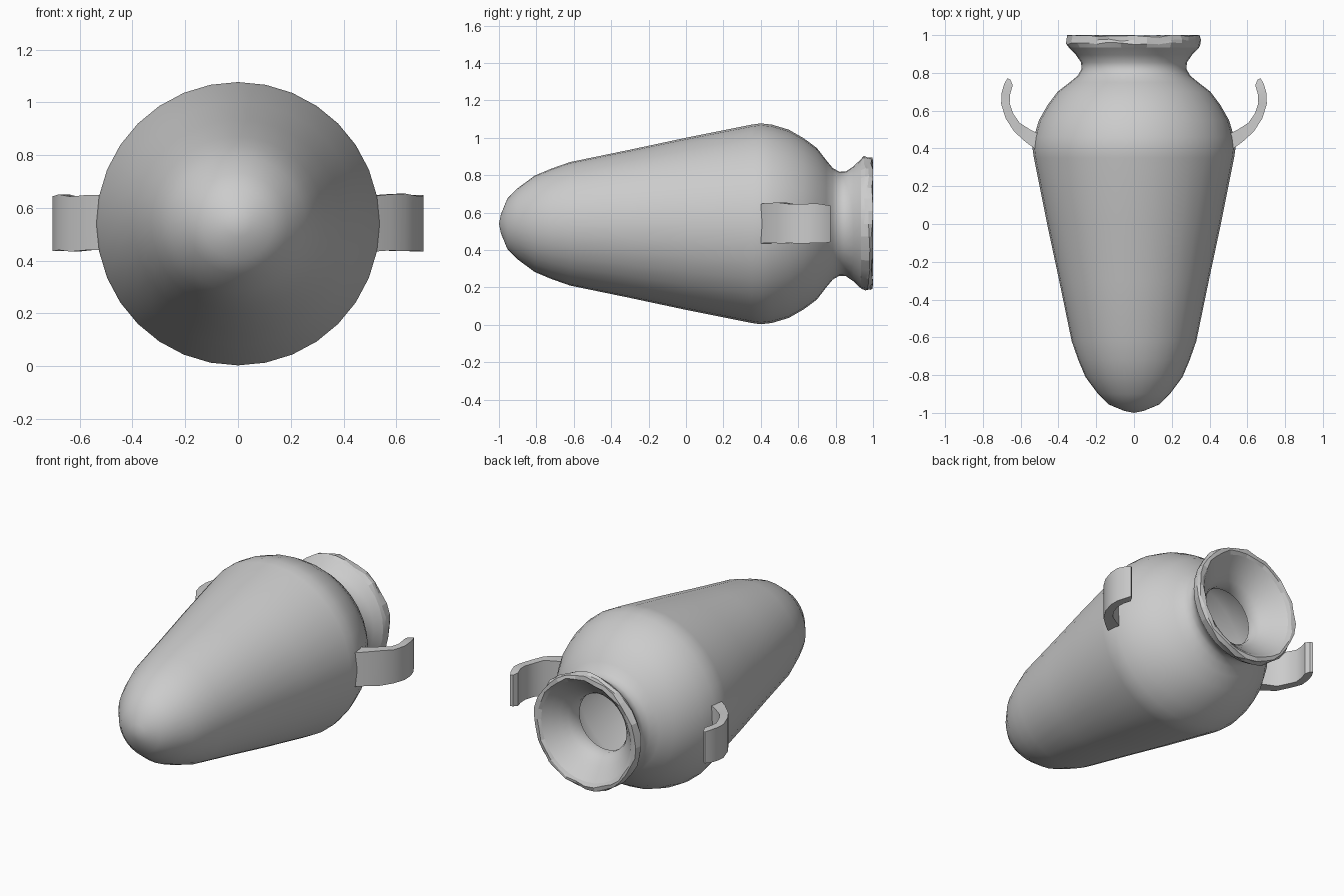
import bpy, bmesh, math, random
from mathutils import Vector

random.seed(4)
if "Cube" in bpy.data.objects:
    bpy.data.objects.remove(bpy.data.objects["Cube"], do_unlink=True)

AXIS_Z = 0.54   # height of the vase's lying axis
SEGMENTS = 32

clay = bpy.data.materials.new("grey clay")
clay.use_nodes = True
colour = (0.6, 0.6, 0.6, 1)
clay.diffuse_color = colour
clay.node_tree.nodes["Principled BSDF"].inputs["Base Color"].default_value = colour


def finish(bm, name, angle):
    bmesh.ops.recalc_face_normals(bm, faces=bm.faces)
    mesh = bpy.data.meshes.new(name)
    bm.to_mesh(mesh)
    bm.free()
    mesh.materials.append(clay)
    obj = bpy.data.objects.new(name, mesh)
    bpy.context.collection.objects.link(obj)
    bpy.ops.object.select_all(action='DESELECT')
    obj.select_set(True)
    bpy.context.view_layer.objects.active = obj
    bpy.ops.object.shade_smooth_by_angle(angle=math.radians(angle))
    return obj


def lathe(name, profile, angle, chip=0.0, closed=False):
    """Spin (y, radius) points round the lying axis; chip roughens inner rings."""
    bm = bmesh.new()
    rings = []
    for i, (y, r) in enumerate(profile):
        if r == 0:
            rings.append([bm.verts.new((0, y, AXIS_Z))] * SEGMENTS)
            continue
        rough = chip if 0 < i < len(profile) - 1 else 0
        ring = []
        for k in range(SEGMENTS):
            a = math.tau * k / SEGMENTS
            rr = r + random.uniform(-rough, rough)
            yy = min(1.0, y + random.uniform(-rough, rough))
            ring.append(bm.verts.new((rr * math.cos(a), yy, AXIS_Z + rr * math.sin(a))))
        rings.append(ring)
    for a, b in zip(rings, rings[1:]):
        for k in range(SEGMENTS):
            n = (k + 1) % SEGMENTS
            corners = list(dict.fromkeys((a[k], a[n], b[n], b[k])))
            bm.faces.new(corners)
    return finish(bm, name, angle)


# Body: outer wall from the rounded foot up to the flared neck
lathe("vase_body", [
    (-1.0, 0), (-0.99, 0.05), (-0.955, 0.135), (-0.9, 0.19), (-0.81, 0.257),
    (-0.72, 0.295), (-0.62, 0.33), (-0.3, 0.396), (0.0, 0.46), (0.35, 0.53),
    (0.4, 0.537), (0.46, 0.53), (0.55, 0.503), (0.63, 0.457), (0.70, 0.405),
    (0.75, 0.34), (0.785, 0.298), (0.82, 0.278), (0.855, 0.28),
    (0.895, 0.307), (0.935, 0.345)], 40)

# Rim: rough, chipped lip
lathe("chipped_rim", [
    (0.935, 0.345), (0.955, 0.355), (0.975, 0.352), (0.995, 0.346),
    (0.998, 0.325), (0.985, 0.308)], 12, chip=0.008)

# Inside: funnel mouth, throat and hollow chamber
lathe("inner_wall", [
    (0.985, 0.308), (0.95, 0.275), (0.91, 0.235), (0.87, 0.20), (0.83, 0.178),
    (0.79, 0.18), (0.75, 0.24), (0.68, 0.35), (0.58, 0.44), (0.4, 0.48),
    (0.0, 0.41), (-0.6, 0.28), (-0.8, 0.2), (-0.92, 0.08), (-0.94, 0)], 40)

# Handles: curved flat straps, broken off at the free end
OUTER = [(0.52, 0.395), (0.575, 0.435), (0.635, 0.49), (0.68, 0.56),
         (0.703, 0.635), (0.702, 0.69), (0.688, 0.74), (0.67, 0.772)]
INNER = [(0.49, 0.47), (0.55, 0.50), (0.605, 0.535), (0.64, 0.585),
         (0.658, 0.64), (0.655, 0.69), (0.642, 0.735), (0.655, 0.765)]


def handle(name, side):
    bm = bmesh.new()
    sections = []
    for i, (o, n) in enumerate(zip(OUTER, INNER)):
        top = 0.648 + random.uniform(-0.006, 0.006)
        bottom = 0.438 + random.uniform(-0.004, 0.004)
        if i == len(OUTER) - 1:      # worn corners at the tip
            top, bottom = top - 0.012, bottom + 0.008
        sections.append([bm.verts.new((side * x, y, z)) for x, y, z in (
            (*o, bottom), (*o, top), (*n, top), (*n, bottom))])
    for a, b in zip(sections, sections[1:]):
        for k in range(4):
            n = (k + 1) % 4
            bm.faces.new((a[k], a[n], b[n], b[k]))
    bm.faces.new(sections[0])
    bm.faces.new(sections[-1])
    finish(bm, name, 35)


handle("left_handle", 1)
handle("right_handle", -1)
